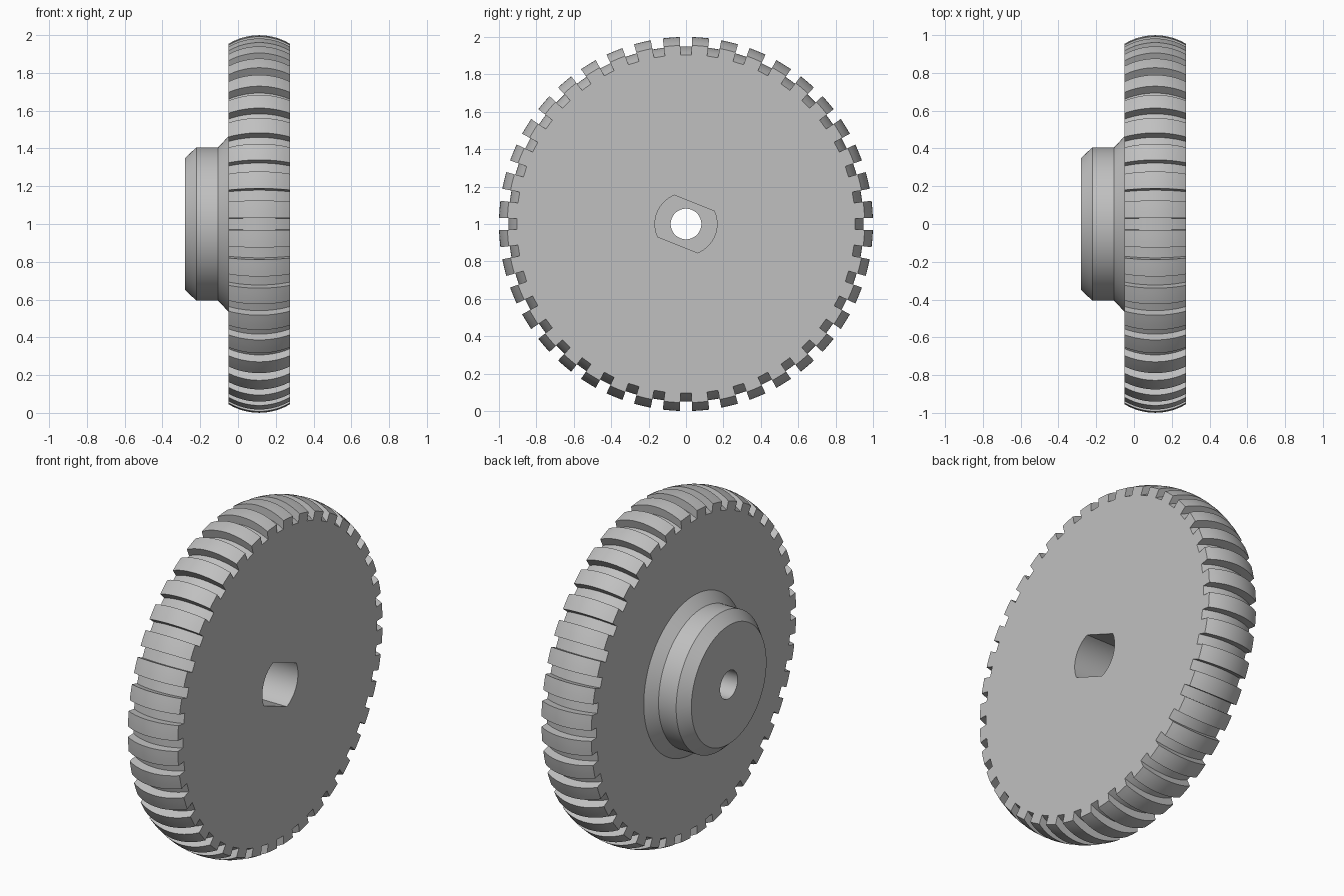
import bpy, bmesh, math

if "Cube" in bpy.data.objects:
    bpy.data.objects.remove(bpy.data.objects["Cube"])

X0, X1, CZ = -0.05, 0.275, 1.0        # tread faces and axle height
TEETH, GROOVE, CROWN = 40, 0.05, 0.045

grey = bpy.data.materials.new("light grey")
grey.diffuse_color = (0.53, 0.53, 0.53, 1)
grey.use_nodes = True
grey.node_tree.nodes["Principled BSDF"].inputs["Base Color"].default_value = grey.diffuse_color


def loft(name, sections):
    """Closed solid through matching loops; each section is (x, [(y, z), ...])."""
    bm = bmesh.new()
    loops = [[bm.verts.new((x, y, z + CZ)) for y, z in pts] for x, pts in sections]
    n = len(loops[0])
    for a, b in zip(loops, loops[1:]):
        for i in range(n):
            j = (i + 1) % n
            bm.faces.new((a[i], a[j], b[j], b[i]))
    bm.faces.new(loops[0])
    bm.faces.new(loops[-1])
    bmesh.ops.recalc_face_normals(bm, faces=bm.faces)
    me = bpy.data.meshes.new(name)
    bm.to_mesh(me)
    bm.free()
    me.materials.append(grey)
    ob = bpy.data.objects.new(name, me)
    bpy.context.collection.objects.link(ob)
    return ob


def circle(r, n=96):
    return [(r * math.cos(2 * math.pi * i / n), r * math.sin(2 * math.pi * i / n)) for i in range(n)]


def toothed_loop(r):
    """Rim outline with a groove at the start of every pitch."""
    pitch, half = 2 * math.pi / TEETH, 0.031 / 0.955
    pts = []
    for k in range(TEETH):
        steps = [(-half, r), (-half, r - GROOVE), (half, r - GROOVE), (half, r)]
        steps += [(half + (pitch - 2 * half) * t / 3, r) for t in (1, 2)]
        pts += [(q * math.cos(k * pitch + a), q * math.sin(k * pitch + a)) for a, q in steps]
    return pts


# crowned, grooved disc
half_w = (X1 - X0) / 2
arc_r = (half_w ** 2 + CROWN ** 2) / (2 * CROWN)
sections = []
for i in range(13):
    u = -half_w + 2 * half_w * i / 12
    r = 1 - arc_r + math.sqrt(arc_r ** 2 - u ** 2)
    sections.append((X0 + half_w + u, toothed_loop(r)))
wheel = loft("toothed_wheel", sections)

# chamfered hub with flared foot
hub = loft("hub", [(x, circle(r)) for x, r in
                   ((-0.28, 0.35), (-0.22, 0.406), (-0.105, 0.406), (X0, 0.465), (0.05, 0.465))])

# double-flat socket from the right, round hole through the hub
R, FLAT, TURN = 0.166, 0.12, math.radians(-22)
lim = math.asin(FLAT / R)
outline = []
for side in (0, math.pi):
    for i in range(17):
        a = side + TURN - lim + 2 * lim * i / 16
        outline.append((R * math.cos(a), R * math.sin(a)))
socket = loft("socket_cutter", [(-0.18, outline), (0.4, outline)])
hole = loft("hole_cutter", [(-0.4, circle(0.082, 48)), (0.3, circle(0.082, 48))])

bpy.context.view_layer.objects.active = wheel
for part, op in ((hub, 'UNION'), (socket, 'DIFFERENCE'), (hole, 'DIFFERENCE')):
    mod = wheel.modifiers.new(part.name, 'BOOLEAN')
    mod.object, mod.operation, mod.solver = part, op, 'EXACT'
    bpy.ops.object.modifier_apply(modifier=mod.name)
    bpy.data.objects.remove(part)

bpy.ops.object.select_all(action='DESELECT')
wheel.select_set(True)
bpy.ops.object.shade_smooth_by_angle(angle=math.radians(25))
